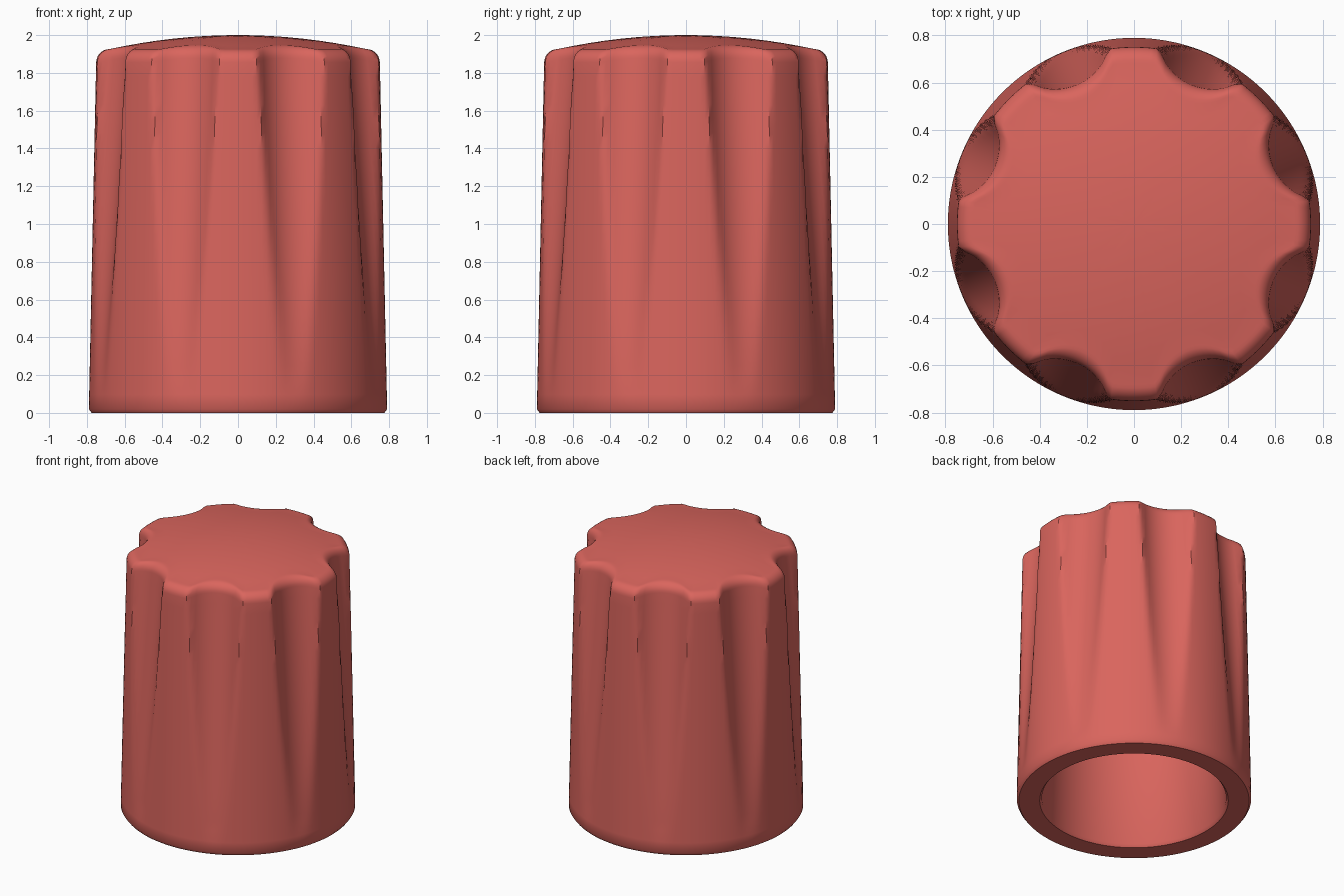
import bpy, bmesh
from math import sin, cos, pi, sqrt, radians

cube = bpy.data.objects.get("Cube")
if cube:
    bpy.data.objects.remove(cube, do_unlink=True)

SEGMENTS = 192
FLUTES = 8
CUT_RADIUS = 0.234
FILLET = 0.07


def soft_min(a, b, k=0.02):
    h = max(k - abs(a - b), 0) / k
    return min(a, b) - h * h * k / 4


def side_radius(angle, z):
    """Tapered body with a leaning round flute cut between the lobes."""
    cone = 0.79 - 0.021 * z
    pitch = 2 * pi / FLUTES
    phi = angle % pitch - pitch / 2
    centre = 0.784 - 0.084 * (z - 0.15) + CUT_RADIUS
    reach = CUT_RADIUS ** 2 - (centre * sin(phi)) ** 2
    if z < 0.1 or reach <= 0:
        return cone
    return min(cone, soft_min(cone, centre * cos(phi) - sqrt(reach)))


def dome(r):
    return 2 - 0.16 * r * r


def outer_point(angle, kind, t):
    """Radius and height on the side, the rounded shoulder or the domed top."""
    r_top = side_radius(angle, 1.87)
    crown = r_top - FILLET
    shoulder = dome(crown) - FILLET
    if kind == "side":
        z = 0.02 + t * (shoulder - 0.02)
        return side_radius(angle, min(z, 1.87)), z
    if kind == "fillet":
        a = t * pi / 2
        return crown + FILLET * cos(a), shoulder + FILLET * sin(a)
    r = crown * (1 - t)
    return r, dome(r)


bm = bmesh.new()


def add_ring(func):
    ring = []
    for i in range(SEGMENTS):
        a = 2 * pi * i / SEGMENTS
        r, z = func(a)
        ring.append(bm.verts.new((r * cos(a), r * sin(a), z)))
    return ring


# Hollow inside, from its ceiling down to the rim
rings = [add_ring(lambda a, p=p: p) for p in
         [(0.50, 1.75), (0.53, 1.72), (0.58, 1.0), (0.62, 0.02), (0.635, 0), (0.775, 0)]]

# Fluted side, rounded shoulder and domed top
for kind, steps in (("side", 24), ("fillet", 7), ("top", 8)):
    first = 0 if kind == "side" else 1
    last = steps if kind == "top" else steps + 1
    for s in range(first, last):
        rings.append(add_ring(lambda a: outer_point(a, kind, s / steps)))

for low, high in zip(rings, rings[1:]):
    for i in range(SEGMENTS):
        j = (i + 1) % SEGMENTS
        bm.faces.new((low[i], low[j], high[j], high[i]))

# Close the ceiling and the crown
for ring, height in ((rings[0], 1.75), (rings[-1], 2.0)):
    tip = bm.verts.new((0, 0, height))
    for i in range(SEGMENTS):
        bm.faces.new((ring[i], ring[(i + 1) % SEGMENTS], tip))
bmesh.ops.recalc_face_normals(bm, faces=bm.faces)

mesh = bpy.data.meshes.new("fluted_knob")
bm.to_mesh(mesh)
bm.free()
knob = bpy.data.objects.new("fluted_knob", mesh)
bpy.context.collection.objects.link(knob)

# Coral red plastic
coral = bpy.data.materials.new("coral_red")
coral.use_nodes = True
colour = (0.70, 0.13, 0.11, 1)
coral.diffuse_color = colour
coral.node_tree.nodes["Principled BSDF"].inputs["Base Color"].default_value = colour
mesh.materials.append(coral)

bpy.ops.object.select_all(action="DESELECT")
knob.select_set(True)
bpy.context.view_layer.objects.active = knob
bpy.ops.object.shade_smooth_by_angle(angle=radians(40))
